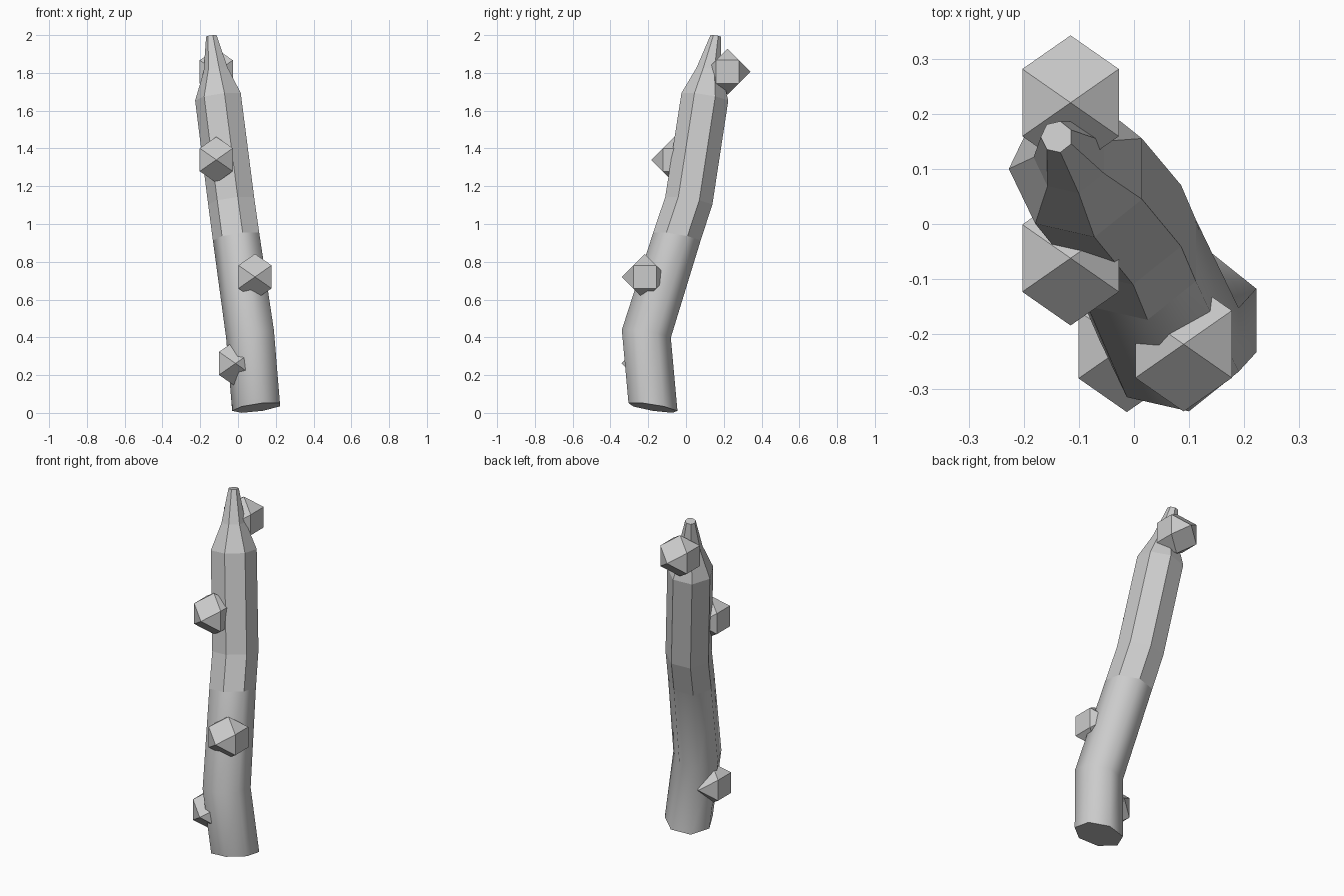
import bpy, bmesh, math
from mathutils import Vector

if "Cube" in bpy.data.objects:
    bpy.data.objects.remove(bpy.data.objects["Cube"])

SIDES = 7
LEAN_X, LEAN_Y = 0.13, -0.16   # slope shared by every ring of the leaning stalk


def make_object(name, bm):
    bmesh.ops.recalc_face_normals(bm, faces=bm.faces[:])
    mesh = bpy.data.meshes.new(name)
    bm.to_mesh(mesh)
    bm.free()
    obj = bpy.data.objects.new(name, mesh)
    bpy.context.collection.objects.link(obj)
    return obj


def ring(bm, x, y, z, r):
    verts = []
    for i in range(SIDES):
        a = math.pi + math.tau * i / SIDES
        dx, dy = r * math.cos(a), r * math.sin(a)
        verts.append(bm.verts.new((x + dx, y + dy, z + LEAN_X * dx + LEAN_Y * dy)))
    return verts


# Stalk: seven-sided rings (x, y, z, radius), smooth below and faceted above
rings = [
    (0.102, -0.175, 0.028, 0.133),
    (0.070, -0.210, 0.415, 0.133),
    (-0.004, -0.048, 0.930, 0.129),
    (-0.030, 0.015, 1.120, 0.128),
    (-0.100, 0.100, 1.670, 0.127),
    (-0.115, 0.121, 1.815, 0.067),
    (-0.140, 0.158, 1.995, 0.029),
]
bm = bmesh.new()
loops = [ring(bm, *r) for r in rings]
for level, (low, high) in enumerate(zip(loops, loops[1:])):
    for i in range(SIDES):
        j = (i + 1) % SIDES
        face = bm.faces.new((low[i], low[j], high[j], high[i]))
        face.smooth = level < 2
bm.faces.new(loops[0][::-1])
bm.faces.new(loops[-1])
for edge in bm.edges:
    if any(not f.smooth for f in edge.link_faces):
        edge.smooth = False
make_object("stalk", bm)


# Knobs: faceted lumps with flat left and right ends
def knob(name, center):
    c = Vector(center)
    a, h, t = 0.0875, 0.061, 0.122
    points = [(sx * a, sy * h, sz * h)
              for sx in (-1, 1) for sy in (-1, 1) for sz in (-1, 1)]
    points += [(0, t, 0), (0, -t, 0), (0, 0, t), (0, 0, -t)]
    bm = bmesh.new()
    for p in points:
        bm.verts.new(c + Vector(p))
    bmesh.ops.convex_hull(bm, input=bm.verts[:])
    bmesh.ops.dissolve_limit(bm, angle_limit=0.02, verts=bm.verts[:], edges=bm.edges[:])
    make_object(name, bm)


knob("knob_base", (-0.013, -0.219, 0.262))
knob("knob_lower", (0.090, -0.218, 0.720))
knob("knob_upper", (-0.115, -0.062, 1.340))
knob("knob_tip", (-0.115, 0.220, 1.806))
